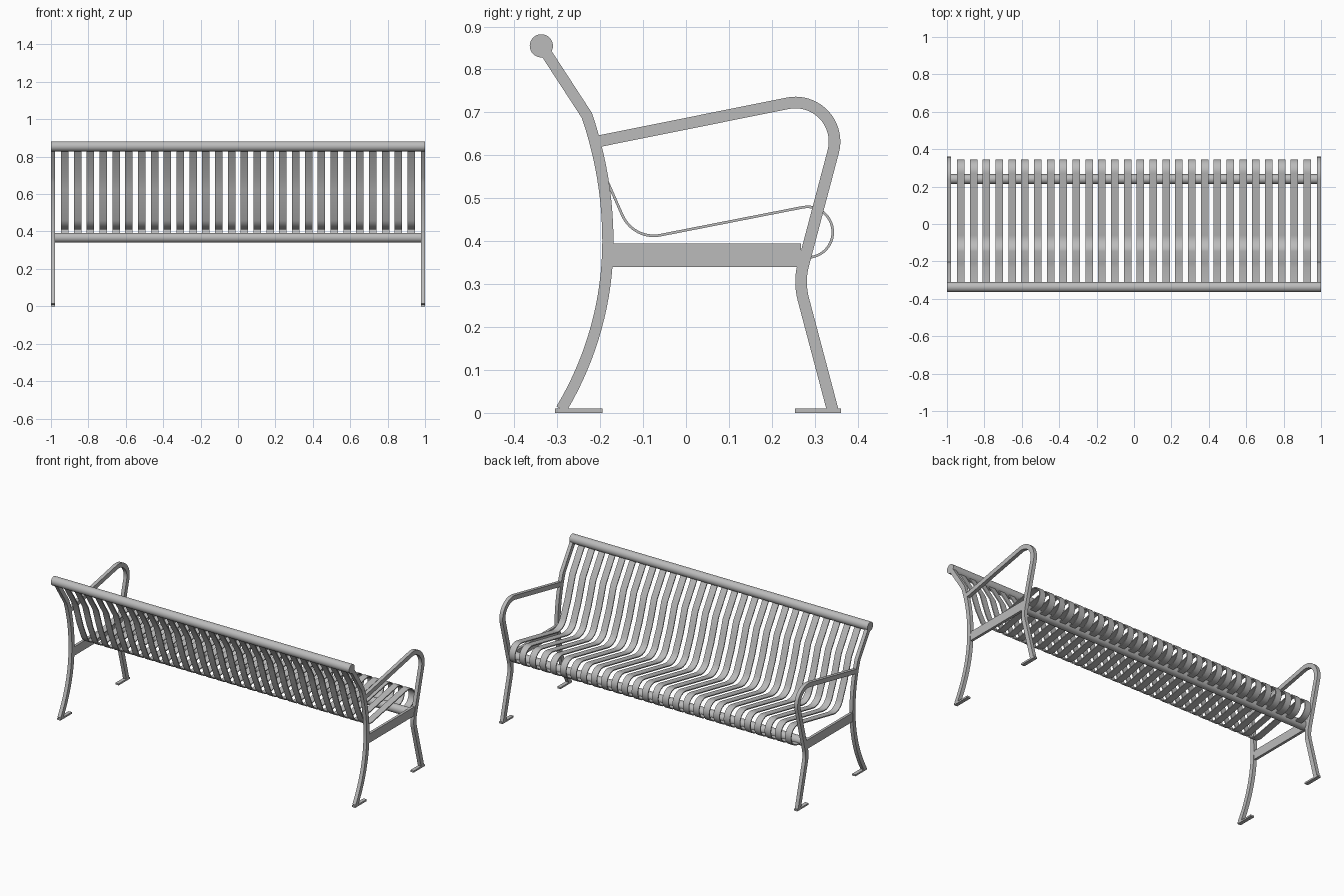
import bpy, bmesh
from math import sin, cos, radians, hypot
from mathutils import Vector

cube = bpy.data.objects.get("Cube")
if cube:
    bpy.data.objects.remove(cube)

steel = bpy.data.materials.new("grey steel")
steel.use_nodes = True
grey = (0.5, 0.5, 0.5, 1)
steel.diffuse_color = grey
steel.node_tree.nodes["Principled BSDF"].inputs["Base Color"].default_value = grey


def finish(name, bm):
    bmesh.ops.recalc_face_normals(bm, faces=bm.faces)
    mesh = bpy.data.meshes.new(name)
    bm.to_mesh(mesh)
    bm.free()
    mesh.materials.append(steel)
    obj = bpy.data.objects.new(name, mesh)
    bpy.context.collection.objects.link(obj)
    bpy.ops.object.select_all(action="DESELECT")
    obj.select_set(True)
    bpy.context.view_layer.objects.active = obj
    bpy.ops.object.shade_smooth_by_angle(angle=radians(25))
    return obj


def arc(cy, cz, r, start, end, steps=12):
    """Points on a circle in the side plane, angles in degrees."""
    angles = [radians(start + (end - start) * i / steps) for i in range(steps + 1)]
    return [(cy + r * cos(a), cz + r * sin(a)) for a in angles]


def strip(name, path, thick, x, width):
    """Rectangular bar swept along a side-plane path with mitred corners."""
    pts = [Vector(p) for p in path]
    bm = bmesh.new()
    rings = []
    for i, p in enumerate(pts):
        d_in = (p - pts[max(i - 1, 0)]).normalized()
        d_out = (pts[min(i + 1, len(pts) - 1)] - p).normalized()
        t = (d_in + d_out).normalized()
        n = Vector((-t.y, t.x))
        miter = max(t.dot(d_in), t.dot(d_out), 0.5)
        off = n * thick / 2 / miter
        rings.append([bm.verts.new((x + sx * width / 2, p.x + s * off.x, p.y + s * off.y))
                      for sx, s in ((-1, -1), (1, -1), (1, 1), (-1, 1))])
    for a, b in zip(rings, rings[1:]):
        for k in range(4):
            bm.faces.new((a[k], a[(k + 1) % 4], b[(k + 1) % 4], b[k]))
    bm.faces.new(rings[0])
    bm.faces.new(rings[-1])
    return finish(name, bm)


def tube(name, y, z, r, length):
    bpy.ops.mesh.primitive_cylinder_add(vertices=40, radius=r, depth=length,
                                        location=(0, y, z), rotation=(0, radians(90), 0))
    obj = bpy.context.object
    obj.name = name
    obj.data.materials.append(steel)
    bpy.ops.object.shade_smooth_by_angle(angle=radians(30))


# Side-plane paths
back_top = (-0.33, 0.845)
upper_back = arc(-1.082, 0.4, 0.9, 0, 19, 10)
back_path = arc(-0.942, 0.4, 0.76, -31, 0, 16) + upper_back[1:] + [back_top]
arm_path = ([(-0.207, 0.632)] + arc(0.255, 0.632, 0.091, 101, -15, 20)
            + arc(0.423, 0.305, 0.155, 165, 195, 8) + [(0.342, 0.005)])
slat_path = ([back_top, (-0.236, 0.695), (-0.212, 0.62), (-0.19, 0.555)]
             + arc(-0.075, 0.4925, 0.08, 204, 281, 14)
             + arc(0.283, 0.421, 0.059, 101, -95, 22) + [(0.25, 0.358)])

# Side frames
for side, sx in (("left", 1), ("right", -1)):
    x = sx * 0.989
    strip(side + "_back_leg", back_path, 0.026, x, 0.022)
    strip(side + "_arm_and_front_leg", arm_path, 0.027, x, 0.022)
    strip(side + "_side_bar", [(-0.172, 0.367), (0.268, 0.367)], 0.054, x, 0.016)
    strip(side + "_back_foot", [(-0.305, 0.005), (-0.195, 0.005)], 0.01, x, 0.022)
    strip(side + "_front_foot", [(0.254, 0.005), (0.361, 0.005)], 0.01, x, 0.022)

# Cross rails
tube("top_rail", -0.337, 0.855, 0.027, 2.0)
tube("seat_rail", 0.24, 0.367, 0.026, 1.96)

# Bent seat slats
count, pitch = 28, 0.0686
for i in range(count):
    strip("slat_%02d" % (i + 1), slat_path, 0.006, (i - (count - 1) / 2) * pitch, 0.04)
